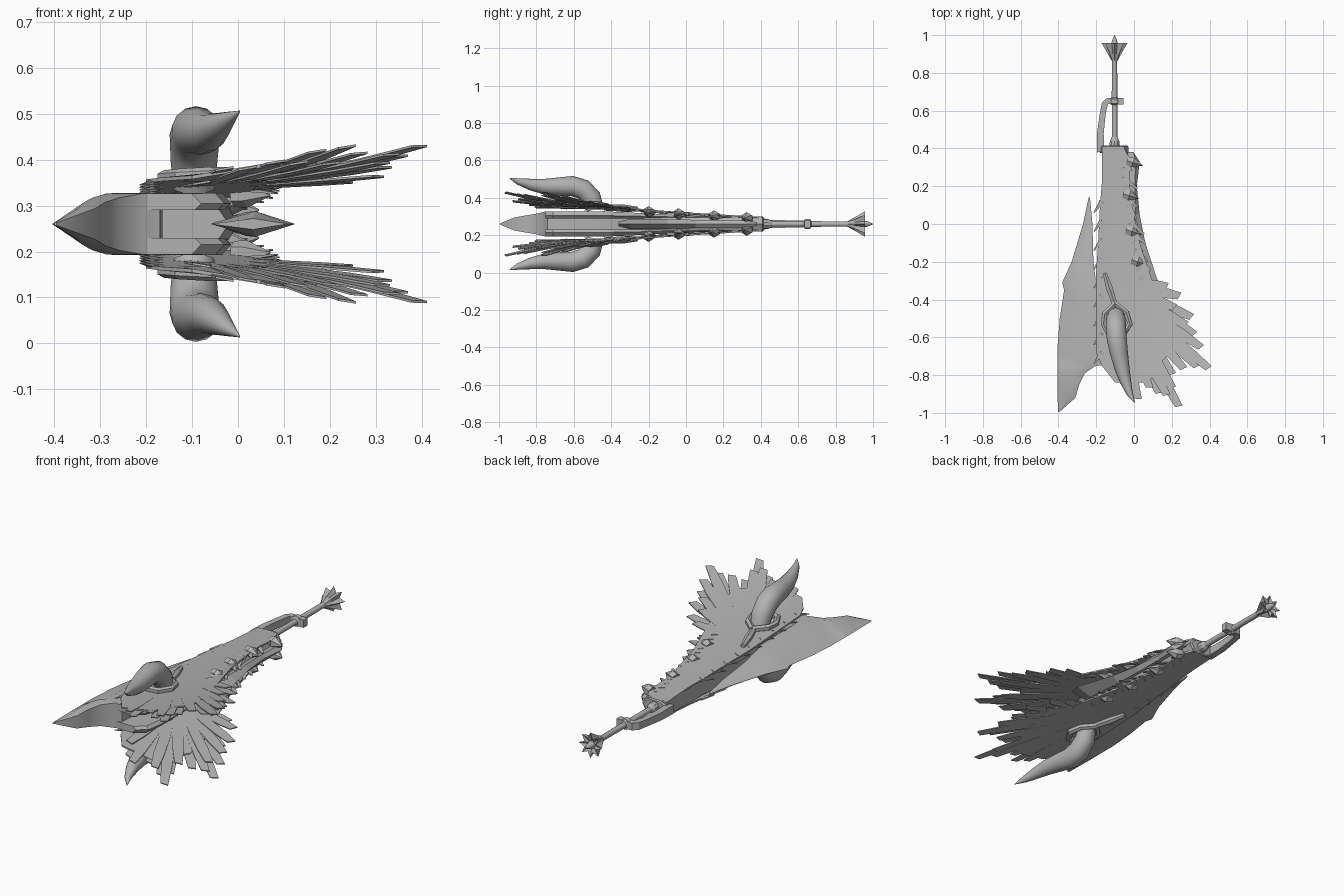
import bpy, bmesh, math, random
from mathutils import Vector

if "Cube" in bpy.data.objects:
    bpy.data.objects.remove(bpy.data.objects["Cube"])

random.seed(4)
MID = 0.26
grey = bpy.data.materials.new("plain grey")
grey.diffuse_color = (0.45, 0.45, 0.45, 1)
grey.use_nodes = True
grey.node_tree.nodes["Principled BSDF"].inputs["Base Color"].default_value = grey.diffuse_color


def finish(name, bm, mirror=False, smooth=None):
    """Turn a bmesh (built around z = 0) into an object, optionally doubled across z = 0."""
    if mirror:
        new = bmesh.ops.duplicate(bm, geom=bm.verts[:] + bm.edges[:] + bm.faces[:])["geom"]
        for v in new:
            if isinstance(v, bmesh.types.BMVert):
                v.co.z = -v.co.z
    bmesh.ops.recalc_face_normals(bm, faces=bm.faces[:])
    me = bpy.data.meshes.new(name)
    bm.to_mesh(me)
    bm.free()
    me.materials.append(grey)
    ob = bpy.data.objects.new(name, me)
    ob.location.z = MID
    bpy.context.collection.objects.link(ob)
    if smooth:
        bpy.context.view_layer.objects.active = ob
        ob.select_set(True)
        bpy.ops.object.shade_smooth_by_angle(angle=math.radians(smooth))
        ob.select_set(False)
    return ob


def loft(bm, rings):
    """Skin closed rings of equal size and cap both ends."""
    rows = [[bm.verts.new(p) for p in r] for r in rings]
    n = len(rows[0])
    for a, b in zip(rows, rows[1:]):
        for i in range(n):
            j = (i + 1) % n
            bm.faces.new((a[i], a[j], b[j], b[i]))
    bm.faces.new(rows[0])
    bm.faces.new(rows[-1][::-1])


def tube(bm, path, radii, n=12, flat=1.0):
    """Sweep an n-sided section along a path; flat scales its second axis."""
    pts = [Vector(p) for p in path]
    rings = []
    for i, p in enumerate(pts):
        t = (pts[min(i + 1, len(pts) - 1)] - pts[max(i - 1, 0)]).normalized()
        side = t.cross(Vector((0, 0, 1)))
        side = side.normalized() if side.length > 0.05 else Vector((1, 0, 0))
        up = side.cross(t)
        rings.append([p + radii[i] * (side * math.cos(a) + up * flat * math.sin(a))
                      for a in [math.tau * (k + 0.5) / n for k in range(n)]])
    loft(bm, rings)


def wing_z(x, y):
    t = (0.4 - y) / 1.3
    return 0.039 + 0.07 * t + 0.18 * max(0, x + 0.1) * t * t


# Blade: wedge section changing along its length
bm = bmesh.new()
rings = []
for y, xe, xb, h in [(.14, -.24, -.233, .004), (0, -.27, -.22, .02), (-.2, -.33, -.215, .04),
                     (-.31, -.38, -.2, .05), (-.35, -.37, -.19, .056), (-.5, -.393, -.17, .064),
                     (-.65, -.405, -.165, .068), (-.74, -.405, -.17, .068), (-.755, -.405, -.21, .066),
                     (-.79, -.405, -.26, .057), (-.85, -.405, -.29, .047),
                     (-.92, -.404, -.31, .034), (-.995, -.403, -.395, .003)]:
    xm = xe + 0.6 * (xb - xe)
    rings.append([(xe, y, 0), (xm, y, h), (xb, y, h), (xb, y, -h), (xm, y, -h)])
loft(bm, rings)
finish("blade", bm, smooth=40)

# Blade rails: prongs that grip the body and run back along it
bm = bmesh.new()
loft(bm, [[(a, y, .03), (b - .015, y, .03), (b, y, .03 + .4 * h), (b - .02, y, .03 + h), (a, y, .03 + h)]
          for y, a, b, h in [(-.75, -.2, -.08, .036), (-.71, -.2, -.03, .038), (-.6, -.2, -.015, .038),
                             (-.4, -.19, -.015, .036), (-.1, -.17, -.02, .022), (.15, -.16, -.03, .012)]])
finish("blade_rails", bm, mirror=True)

# Body core between the wings
bm = bmesh.new()
loft(bm, [[(a, y, -h), (b, y, -h), (b + .02, y, 0), (b, y, h), (a, y, h)]
          for y, a, b, h in [(.41, -.17, -.05, .038), (.2, -.165, -.04, .044),
                             (-.1, -.17, -.02, .034), (-.3, -.17, -.04, .03)]])
finish("body_core", bm)

# Wing sheets: curved skins above and below the body
bm = bmesh.new()
rings = []
for y, a, b in [(.4, -.17, -.05), (.33, -.17, -.02), (.22, -.17, -.025), (.1, -.18, -.01), (-.1, -.19, .03),
                (-.25, -.2, .08), (-.34, -.2, .11), (-.4, -.2, .13), (-.55, -.2, .18),
                (-.68, -.2, .19), (-.75, -.17, .13), (-.84, -.1, .08)]:
    xs = [a + (b - a) * k / 6 for k in range(7)]
    rings.append([(x, y, wing_z(x, y)) for x in xs]
                 + [(x, y, wing_z(x, y) - .008) for x in reversed(xs)])
loft(bm, rings)
finish("wing_sheets", bm, mirror=True, smooth=35)

# Feathers: blunt thin strips fanning out of the wing
bm = bmesh.new()
tips = [(.17, -.33), (.235, -.38), (.21, -.44), (.3, -.49), (.27, -.53), (.315, -.58), (.35, -.65),
        (.31, -.69), (.39, -.76), (.33, -.75), (.26, -.76), (.2, -.79), (.2, -.86), (.235, -.96),
        (.17, -.9), (.13, -.89), (.08, -.86), (.02, -.92), (-.03, -.88), (-.08, -.8), (-.15, -.75)]
for i, (tx, ty) in enumerate(tips):
    root = Vector((-.1 + .2 * max(0, tx), -.3 + .25 * (ty + .3)))
    tip = Vector((tx, ty))
    d = (tip - root).normalized()
    s = Vector((-d.y, d.x))
    lift = [0, -.008, .003, -.014][i % 4]
    rings = []
    for f, w in [(0, .012), (.4, .026), (.75, .027), (1, .019)]:
        p = root.lerp(tip, f)
        l, r = p - s * w, p + s * w + d * (.012 * f)
        z0, z1 = wing_z(*l) + lift * f - .001, wing_z(*r) + lift * f - .001
        rings.append([(*l, z0), (*r, z1), (*r, z1 - .005), (*l, z0 - .005)])
    loft(bm, rings)
finish("feathers", bm, mirror=True, smooth=35)

# Barbs: short ragged scales along the open edge and the blade side
bm = bmesh.new()
for i in range(15):
    y = .36 - .048 * i
    x = -.035 + .1 * max(0, .25 - y) / .6
    z = wing_z(x, y)
    reach = random.uniform(.005, .05)
    tube(bm, [(x - .03, y + .03, z - .006), (x + reach, y - .03, z - random.uniform(.004, .02))],
         [.024, .008], 4, .3)
for i in range(9):
    y = .12 - .1 * i
    tube(bm, [(-.17, y, wing_z(-.17, y) - .003), (-.212, y - .06, wing_z(-.2, y) - .012)], [.018, .004], 4, .4)
finish("edge_barbs", bm, mirror=True)

# Spikes on the open edge
bm = bmesh.new()
for x, y in [(-.01, .325), (-.03, .15), (-.015, -.04), (.015, -.2)]:
    z = wing_z(x, y) - .013
    tube(bm, [(x - .025, y + .01, z), (x + .005, y, z + .003), (x + .055, y - .015, z)],
         [.026, .03, .002], 6)
finish("edge_spikes", bm, mirror=True)

# Central fin with a diamond section
bm = bmesh.new()
loft(bm, [[(-.06, y, 0), (x * .3, y, h), (x, y, 0), (x * .3, y, -h)]
          for y, x, h in [(.38, -.01, .01), (.33, .03, .018), (.2, .015, .02), (.05, .03, .022), (-.1, .06, .026),
                          (-.3, .125, .028), (-.36, .11, .012)]])
finish("central_fin", bm)

# Horns
path = [(-.096, -.485, .08), (-.096, -.505, .14), (-.095, -.55, .185), (-.091, -.61, .203), (-.08, -.68, .2),
        (-.064, -.76, .2), (-.046, -.83, .211), (-.022, -.9, .228), (.004, -.945, .246)]
bm = bmesh.new()
tube(bm, path, [.046, .052, .055, .054, .049, .041, .031, .017, .001], 14)
finish("horns", bm, mirror=True, smooth=50)

# Horn sockets: angular collar with a strap running up the body
bm = bmesh.new()
loop = [(-.1, -.42), (-.155, -.475), (-.162, -.53), (-.13, -.59), (-.06, -.59), (-.022, -.53), (-.04, -.47), (-.1, -.42)]
tube(bm, [(x, y, wing_z(x, y) + .012) for x, y in loop], [.016] * 8, 6)
tube(bm, [(x, y, wing_z(x, y) + .006) for x, y in [(-.155, -.26), (-.13, -.34), (-.1, -.43)]], [.012, .02, .016], 6)
finish("horn_sockets", bm, mirror=True)

# Collar joining the body and the handle
bm = bmesh.new()
loft(bm, [[(-.108 + r * math.cos(a), y, .52 * r * math.sin(a)) for a in [math.tau * k / 10 for k in range(10)]]
          for y, r in [(.375, .07), (.385, .08), (.41, .08), (.416, .07)]])
tube(bm, [(-.103, .41, 0), (-.103, .44, 0), (-.103, .46, 0)], [.03, .026, .016], 10)
finish("collar", bm)

# Handle
bm = bmesh.new()
tube(bm, [(-.103, y, 0) for y in (.4, .63, .637, .663, .67, .86, .89)],
     [.015, .015, .028, .028, .0155, .0145, .02], 12)
finish("handle", bm, smooth=40)

# Hand guard: squared bar from the collar to the handle ring
bm = bmesh.new()
tube(bm, [(-.177, .38, 0), (-.178, .48, 0), (-.166, .58, 0), (-.155, .635, 0), (-.142, .65, 0),
          (-.1, .651, 0), (-.055, .65, 0)], [.027, .025, .022, .023, .023, .024, .024], 4, 1.2)
finish("hand_guard", bm)

# Pommel: fluted flare with a spike
bm = bmesh.new()
loft(bm, [[(-.103 + r * f * math.cos(a), y, r * f * math.sin(a))
           for k in range(16) for a in [math.tau * k / 16] for f in [1 if k % 2 == 0 else g]]
          for y, r, g in [(.865, .016, 1), (.9, .035, .75), (.957, .068, .55), (.945, .02, 1),
                          (.975, .012, 1), (1.0, .001, 1)]])
finish("pommel", bm)
